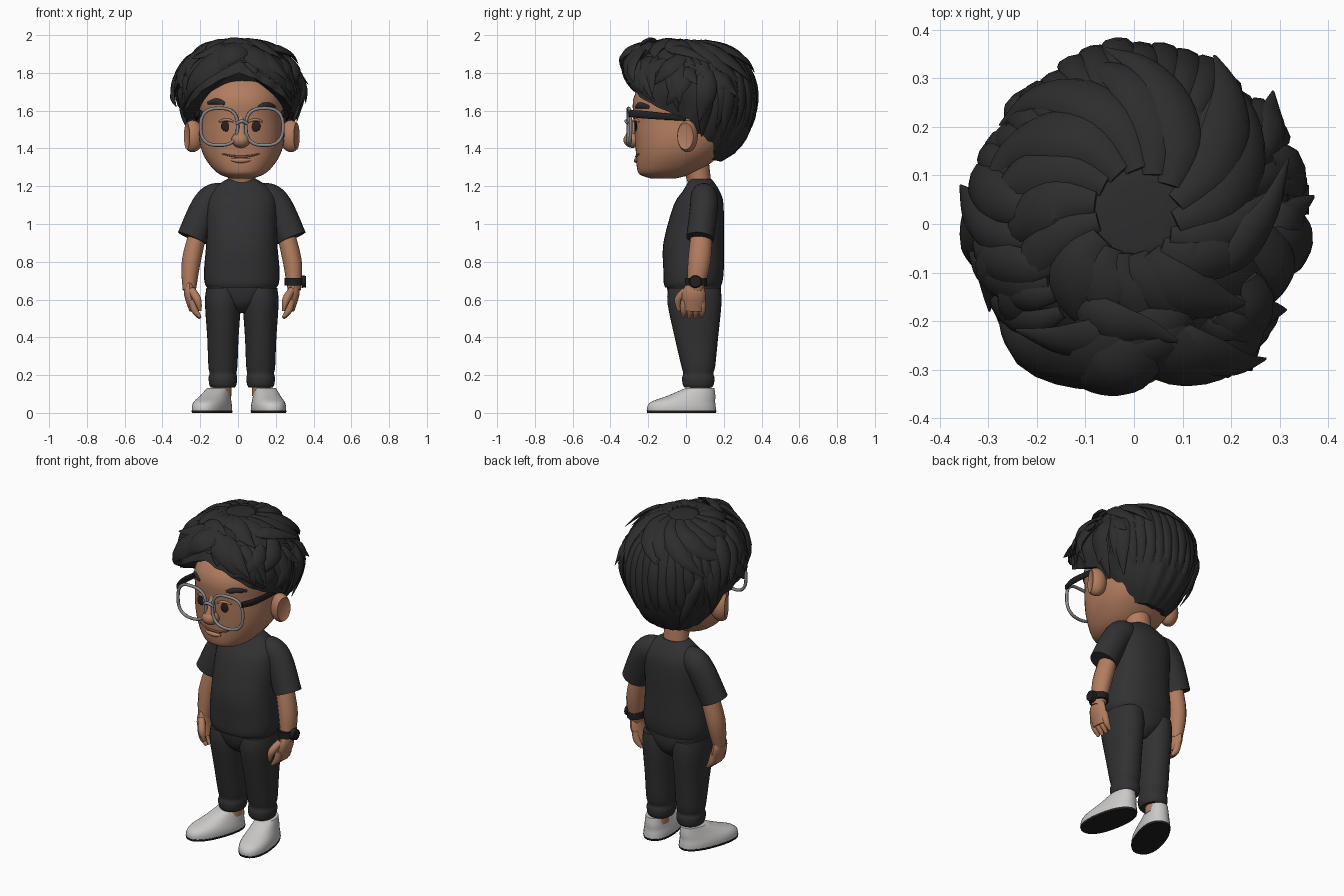
import bpy, bmesh, math, random
from math import sin, cos, pi, radians
from mathutils import Vector, Matrix
from mathutils.bvhtree import BVHTree

if "Cube" in bpy.data.objects:
    bpy.data.objects.remove(bpy.data.objects["Cube"])

random.seed(4)
CX = 0.02  # body centre line


def material(name, r, g, b):
    m = bpy.data.materials.new(name)
    m.diffuse_color = (r, g, b, 1)
    m.use_nodes = True
    m.node_tree.nodes["Principled BSDF"].inputs["Base Color"].default_value = m.diffuse_color
    return m


SKIN = material("skin", 0.45, 0.205, 0.115)
HAIR = material("hair_black", 0.026, 0.026, 0.026)
CLOTH = material("cloth_black", 0.031, 0.031, 0.033)
SHOE = material("shoe_white", 0.60, 0.59, 0.58)
DARK = material("dark_rubber", 0.014, 0.014, 0.015)
FRAME = material("frame_grey", 0.25, 0.25, 0.26)
LIP = material("lip_brown", 0.22, 0.08, 0.045)
EYE = material("eye_dark", 0.022, 0.014, 0.011)


def add_mesh(name, bm, mat):
    bmesh.ops.recalc_face_normals(bm, faces=bm.faces[:])
    me = bpy.data.meshes.new(name)
    bm.to_mesh(me)
    bm.free()
    me.materials.append(mat)
    ob = bpy.data.objects.new(name, me)
    bpy.context.collection.objects.link(ob)
    return ob


def skin_rings(name, rings, mat):
    """Bridge equal rings of points into a capped surface."""
    bm = bmesh.new()
    vs = [[bm.verts.new(p) for p in ring] for ring in rings]
    n = len(vs[0])
    for a, b in zip(vs, vs[1:]):
        for i in range(n):
            bm.faces.new((a[i], a[(i + 1) % n], b[(i + 1) % n], b[i]))
    bm.faces.new(vs[0])
    bm.faces.new(vs[-1])
    return add_mesh(name, bm, mat)


def smooth_path(rows, steps):
    """Catmull-Rom interpolation of tuples."""
    out = []
    for i in range(len(rows) - 1):
        p0, p1, p2, p3 = [Vector(rows[min(max(i + k, 0), len(rows) - 1)]) for k in (-1, 0, 1, 2)]
        for s in range(steps):
            t = s / steps
            out.append(0.5 * (2 * p1 + (p2 - p0) * t + (2 * p0 - 5 * p1 + 4 * p2 - p3) * t * t
                              + (3 * p1 - p0 - 3 * p2 + p3) * t ** 3))
    return out + [Vector(rows[-1])]


def power(v, e):
    return math.copysign(abs(v) ** e, v)


def loft(name, rows, mat, e=2.0, cx=CX, steps=3, sides=32):
    """Stack of superellipses: (y, z, x radius, y radius)."""
    turns = [2 * pi * i / sides for i in range(sides)]
    rings = [[(cx + rx * power(cos(a), 2 / e), y + ry * power(sin(a), 2 / e), z) for a in turns]
             for y, z, rx, ry in smooth_path(rows, steps)]
    return skin_rings(name, rings, mat)


def tube(name, pts, mat, flat=1.0, ref=(1, 0, 0), steps=4, sides=14):
    """Tapered tube: (x, y, z, radius), flattened along ref."""
    path = smooth_path(pts, steps)
    rings = []
    for i, p in enumerate(path):
        t = (path[min(i + 1, len(path) - 1)] - path[max(i - 1, 0)]).xyz.normalized()
        s = t.cross(Vector(ref)).normalized()
        n = s.cross(t)
        rings.append([p.xyz + p[3] * (s * cos(2 * pi * k / sides) + n * flat * sin(2 * pi * k / sides))
                      for k in range(sides)])
    return skin_rings(name, rings, mat)


def ball(name, c, r, mat):
    bm = bmesh.new()
    bmesh.ops.create_uvsphere(bm, u_segments=24, v_segments=14, radius=1)
    bm.transform(Matrix.Translation(c) @ Matrix.Diagonal((*r, 1)))
    return add_mesh(name, bm, mat)


# Head and neck
head = loft("head", [(-.12, 1.242, .06, .07), (-.11, 1.262, .115, .135), (-.08, 1.30, .16, .18),
                     (-.04, 1.37, .205, .225), (-.015, 1.45, .225, .255), (0, 1.55, .225, .275),
                     (.02, 1.70, .22, .285), (.03, 1.89, .08, .1)], SKIN, 2.25, steps=4, sides=48)
loft("neck", [(.08, 1.15, .08, .06), (.065, 1.25, .072, .065), (.03, 1.34, .08, .09)], SKIN)
face = BVHTree.FromPolygons([v.co for v in head.data.vertices], [p.vertices for p in head.data.polygons])


def face_stroke(name, x, z, half, bend, r, mat, flat=1.0):
    """Tapered stroke on the face; bend lifts the middle."""
    pts = []
    for k in (-1, -.5, 0, .5, 1):
        px, pz = x + half * k, z + bend * (1 - k * k)
        hit = face.ray_cast(Vector((px, -1, pz)), Vector((0, 1, 0)))[0]
        pts.append((*hit, r * (1 - .5 * k * k)))
    tube(name, pts, mat, flat, (0, 1, 0))
    return pts[2]


# Nose, mouth, eyes and brows
ball("nose", (.015, -.283, 1.445), (.05, .048, .042), SKIN)
tube("nose_bridge", [(.015, -.255, 1.57, .02), (.015, -.295, 1.45, .032)], SKIN, ref=(0, 1, 0))
face_stroke("mouth", .015, 1.372, .098, -.015, .006, LIP)
face_stroke("lower_lip", .015, 1.34, .05, -.004, .013, SKIN)
for side, x, bx, bz in (("left", -.062, -.115, 1.638), ("right", .092, .152, 1.618)):
    lid = face_stroke(side + "_eyelid", x, 1.54, .04, .012, .008, SKIN)
    ball(side + "_eye", (x, lid[1], 1.518), (.029, .006, .028), EYE)
    face_stroke(side + "_brow", bx, bz, .045, .01, .016, HAIR, .5)

# Hair shell; angle 0 faces the front, hem height depends on the angle
HEM = ((0, 1.80), (18, 1.765), (35, 1.71), (50, 1.655), (65, 1.61), (80, 1.575), (94, 1.55),
       (103, 1.44), (115, 1.365), (135, 1.34), (180, 1.33))


def hem(a):
    d = abs(math.degrees((a + pi) % (2 * pi) - pi))
    for (d0, z0), (d1, z1) in zip(HEM, HEM[1:]):
        if d <= d1 + .001:
            return z0 + (z1 - z0) * (d - d0) / (d1 - d0)


def hair_point(a, t, out=0.0):
    top = 1.975
    z = top - (top - hem(a)) * (1 - cos(t * pi / 2)) ** .8
    u = (z - 1.68) / (.297 if z > 1.68 else .38)
    e = 2.1 if z > 1.68 else 2.4
    f = max(0, 1 - abs(u) ** e) ** (1 / e)
    f *= 1 - .75 * max(0, 1.68 - z) * sin(a) ** 2
    f *= 1 + .018 * sin(22 * a + 9 * t) * t + .014 * sin(9 * a - 6 * t)
    p = Vector((.005 + .322 * f * sin(a), .005 - (.345 if cos(a) > 0 else .365) * f * cos(a), z))
    return p + (p - Vector((0, 0, 1.6))).normalized() * out


N = 128
rings = [[hair_point(2 * pi * i / N, max(t, .6) / 20) for i in range(N)] for t in range(21)]
rings.append([Vector((CX + (p.x - CX) * .72, p.y * .72, p.z + .012)) for p in rings[-1]])
skin_rings("hair_shell", rings, HAIR)


def lock(name, a, sweep, t0, t1, w, lift, tip):
    """Leaf-shaped lock along the shell; angles in degrees, tip is the end's distance out."""
    pts = []
    for d in (0, .25, .5, .75, 1):
        out = lift * sin(pi * d) + tip * d ** 3
        p = hair_point(radians(a + sweep * d), t0 + (t1 - t0) * d, out)
        pts.append((*p, w * max(.08, sin(pi * (.15 + .85 * d)))))
    tube(name, pts, HAIR, .4, Vector(pts[2][:3]) - Vector((0, 0, 1.6)), 4, 8)


# Crown locks swirling over the top
for k in range(16):
    lock("crown_lock_%d" % k, 22.5 * k, random.uniform(30, 60), .06, random.uniform(.4, .55),
         random.uniform(.04, .06), .004, random.uniform(0, .03))
# Tousled locks over the front and sides, then combed locks down the back
for k in range(34):
    t0 = random.uniform(.25, .5)
    lock("top_lock_%d" % k, -125 + 7.6 * k, random.uniform(-30, 30), t0, min(1, t0 + .46),
         random.uniform(.03, .05), .016, random.uniform(.005, .04))
for k in range(18):
    lock("back_lock_%d" % k, 105 + 8.8 * k, 6, .12, .99, .032, -.002, -.006)
# Fringe sweeps and stray tips
for k, row in enumerate([(30, -100, .35, .98, .085, .035, 0), (10, -35, .4, .9, .07, .045, .04),
                         (-10, 70, .4, .95, .07, .03, .01), (15, 30, .4, .85, .05, .03, .06),
                         (-85, -15, .5, .72, .045, .01, .06), (-60, 5, .6, .95, .045, .01, .03),
                         (115, 15, .4, .6, .04, .01, .06), (85, 12, .5, .65, .045, .01, .06),
                         (60, 50, .25, .4, .04, .02, .05), (0, -50, .4, .55, .05, .03, .06),
                         (30, -40, .45, .6, .05, .03, .06), (-40, 60, .3, .45, .05, .03, .05)]):
    lock("stray_lock_%d" % k, *row)

# Shirt body and trousers seat
loft("shirt", [(.035, .665, .185, .145), (.037, .69, .197, .155), (.04, .76, .2, .16), (.04, .90, .188, .16),
               (.067, 1.1, .185, .132), (.08, 1.17, .165, .1), (.08, 1.215, .115, .073),
               (.075, 1.237, .078, .06)], CLOTH, 2.3)
loft("trousers_seat", [(.045, .53, .03, .07), (.045, .57, .09, .118), (.045, .63, .175, .14),
                       (.04, .70, .185, .145)], CLOTH, 2.3)

for s, side in ((-1, "left"), (1, "right")):
    def mx(rows):
        return [(CX + s * r[0], *r[1:]) for r in rows]
    # Ear with a hollow facing out
    bm = bmesh.new()
    bmesh.ops.create_uvsphere(bm, u_segments=24, v_segments=16, radius=1,
                              matrix=Matrix.Rotation(pi / 2, 4, 'Y'))
    for v in bm.verts:
        v.co.x -= 1.3 * max(0, v.co.x - .55)
    bm.transform(Matrix.Translation((CX + s * .26, .008, 1.465)) @ Matrix.Rotation(-s * .35, 4, 'Z')
                 @ Matrix.Diagonal((s * .06, .054, .085, 1)))
    add_mesh(side + "_ear", bm, SKIN)
    # Glasses rim and temple
    cu = bpy.data.curves.new(side + "_rim", 'CURVE')
    cu.dimensions, cu.bevel_depth, cu.bevel_resolution = '3D', .009, 2
    sp = cu.splines.new('POLY')
    sp.points.add(39)
    sp.use_cyclic_u = True
    for i, pt in enumerate(sp.points):
        dx, dz = [.098 * power(f(2 * pi * i / 40), .75) for f in (cos, sin)]
        pt.co = (CX + s * .12 + dx, -.305 + .12 * max(0, s * dx), 1.515 + dz, 1)
    cu.materials.append(FRAME)
    bpy.context.collection.objects.link(bpy.data.objects.new(side + "_rim", cu))
    tube(side + "_temple", mx([(.215, -.30, 1.585, .018), (.24, -.2, 1.577, .02), (.238, 0, 1.56, .014)]), DARK, .5)
    # Sleeve, arm and hand
    tube(side + "_sleeve", mx([(.06, .087, 1.15, .05), (.13, .095, 1.142, .077), (.19, .095, 1.09, .08),
                               (.264, .075, .925, .08)]), CLOTH, .92, (0, 1, 0), 5, 24)
    tube(side + "_arm", mx([(.225, .085, .98, .055), (.268, .07, .8, .06), (.278, .048, .65, .042)]), SKIN, .85)
    tube(side + "_palm", mx([(.278, .05, .685, .042), (.275, .042, .63, .062), (.25, .038, .545, .058)]), SKIN, .5)
    for f in range(4):
        y, d = .085 - .032 * f, .006 * abs(f - 1.6)
        tube("%s_finger_%d" % (side, f), mx([(.264, y, .60, .019), (.25, y, .545, .019),
                                            (.22, y - .004, .498 + d, .008)]), SKIN)
    tube(side + "_thumb", mx([(.265, 0, .65, .02), (.235, -.04, .6, .021), (.22, -.038, .54, .008)]), SKIN)
    # Trouser leg with gathered cuff
    loft(side + "_trouser_leg", [(.065, .135, .064, .072), (.065, .15, .072, .082), (.065, .185, .076, .086),
                                 (.065, .21, .071, .08), (.065, .25, .077, .09), (.055, .40, .083, .115),
                                 (.045, .58, .095, .143), (.045, .66, .088, .138)], CLOTH, 2.2, CX + s * .1)
    loft(side + "_ankle", [(.075, .09, .05, .055), (.075, .2, .05, .055)], SKIN, cx=CX + s * .105)
    # Shoe with dark sole, toes turned out
    turn = Matrix.Translation((CX + s * .125, .07, 0)) @ Matrix.Rotation(s * radians(15 - 5 * s), 4, 'Z')
    upper = loft(side + "_shoe", [(-.095, .012, .086, .185), (-.095, .035, .086, .183), (-.085, .06, .08, .17),
                                  (-.04, .092, .068, .126), (.005, .133, .055, .075)], SHOE, 2.3, 0)
    sole = loft(side + "_sole", [(-.095, 0, .086, .184), (-.095, .012, .088, .187)], DARK, 2.3, 0)
    for ob in (upper, sole):
        ob.data.transform(turn)
tube("glasses_bridge", [(-.01, -.305, 1.53, .009), (CX, -.318, 1.545, .009), (.05, -.305, 1.53, .009)],
     FRAME, ref=(0, 0, 1))

# Wrist watch
loft("watch_band", [(.053, .675, .05, .058), (.053, .715, .05, .058)], DARK, cx=.297, steps=1)
tube("watch_case", [(.335, .05, .695, .034), (.36, .05, .695, .03)], DARK, ref=(0, 0, 1), steps=1, sides=20)

for ob in bpy.data.objects:
    ob.select_set(ob.type == 'MESH')
bpy.context.view_layer.objects.active = head
bpy.ops.object.shade_smooth_by_angle(angle=radians(35))
